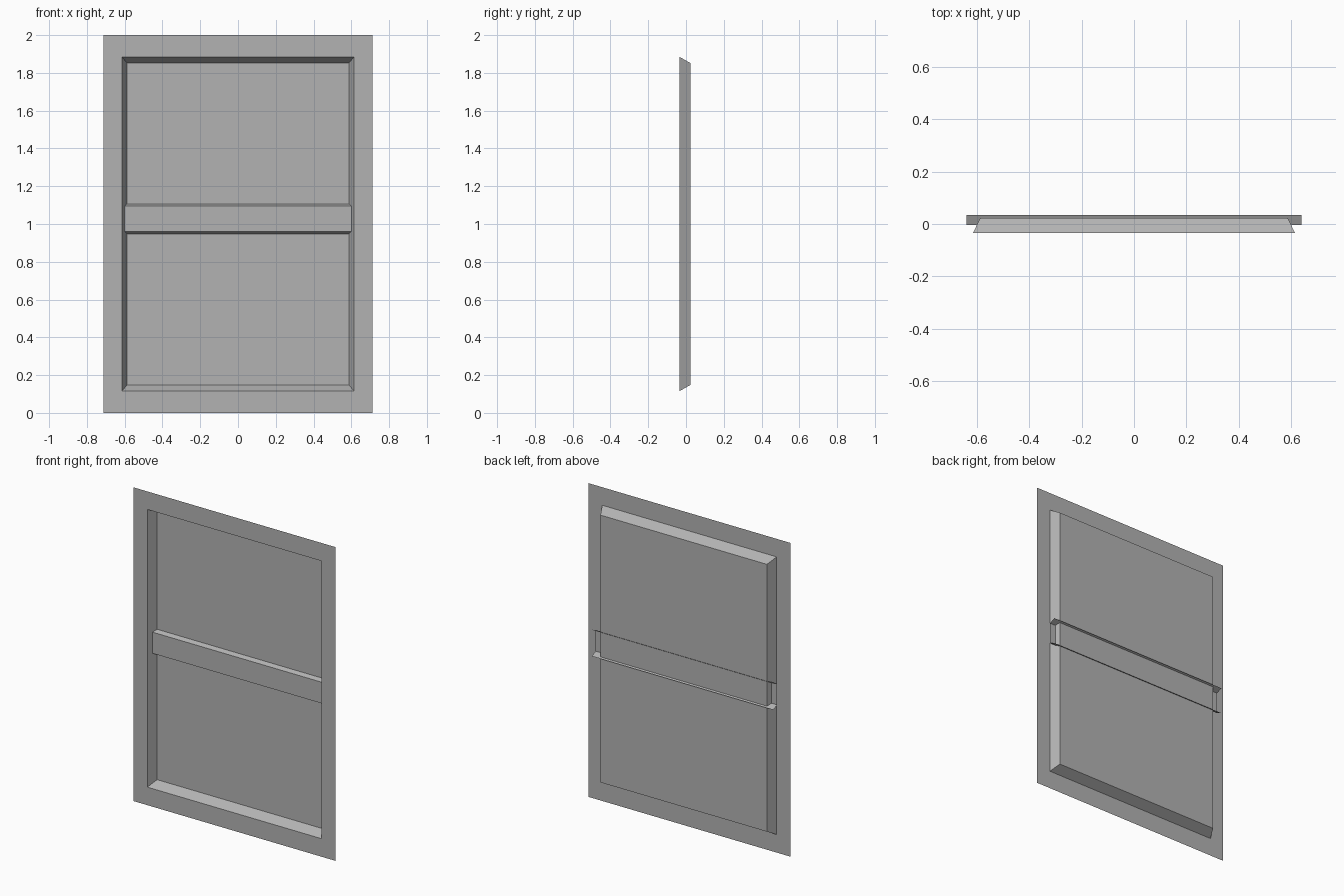
import bpy

if "Cube" in bpy.data.objects:
    bpy.data.objects.remove(bpy.data.objects["Cube"])

Y_FRONT, Y_PANEL = -0.035, 0.023

# Mid-grey paint shared by every part
grey = bpy.data.materials.new("grey_paint")
grey.diffuse_color = (0.45, 0.45, 0.45, 1.0)
grey.use_nodes = True
grey.node_tree.nodes["Principled BSDF"].inputs["Base Color"].default_value = grey.diffuse_color


def add_mesh(name, verts, faces):
    mesh = bpy.data.meshes.new(name)
    mesh.from_pydata(verts, [], faces)
    mesh.materials.append(grey)
    mesh.update()
    obj = bpy.data.objects.new(name, mesh)
    bpy.context.collection.objects.link(obj)
    return obj


def rect(half_x, z0, z1, y):
    return [(-half_x, y, z0), (half_x, y, z0), (half_x, y, z1), (-half_x, y, z1)]


def ring(a, b):
    # quads joining two four-point loops
    return [(a + i, a + (i + 1) % 4, b + (i + 1) % 4, b + i) for i in range(4)]


# Flat outer border
outer = rect(0.713, 0.0, 2.0, Y_FRONT)
opening = rect(0.615, 0.115, 1.885, Y_FRONT)
add_mesh("frame_border", outer + opening, ring(0, 4))

# Sloped reveal running back to the pane
pane = rect(0.587, 0.148, 1.852, Y_PANEL)
add_mesh("frame_reveal", opening + pane, ring(0, 4))

# Recessed pane
add_mesh("window_pane", pane, [(0, 1, 2, 3)])

# Open-ended, open-backed cross rail
profile = [(0.035, 0.943), (-0.004, 0.960), (-0.004, 1.095), (0.035, 1.112)]
rail = [(x, y, z) for y, z in profile for x in (-0.64, 0.64)]
add_mesh("cross_rail", rail, [(2 * i, 2 * i + 1, 2 * i + 3, 2 * i + 2) for i in range(3)])
